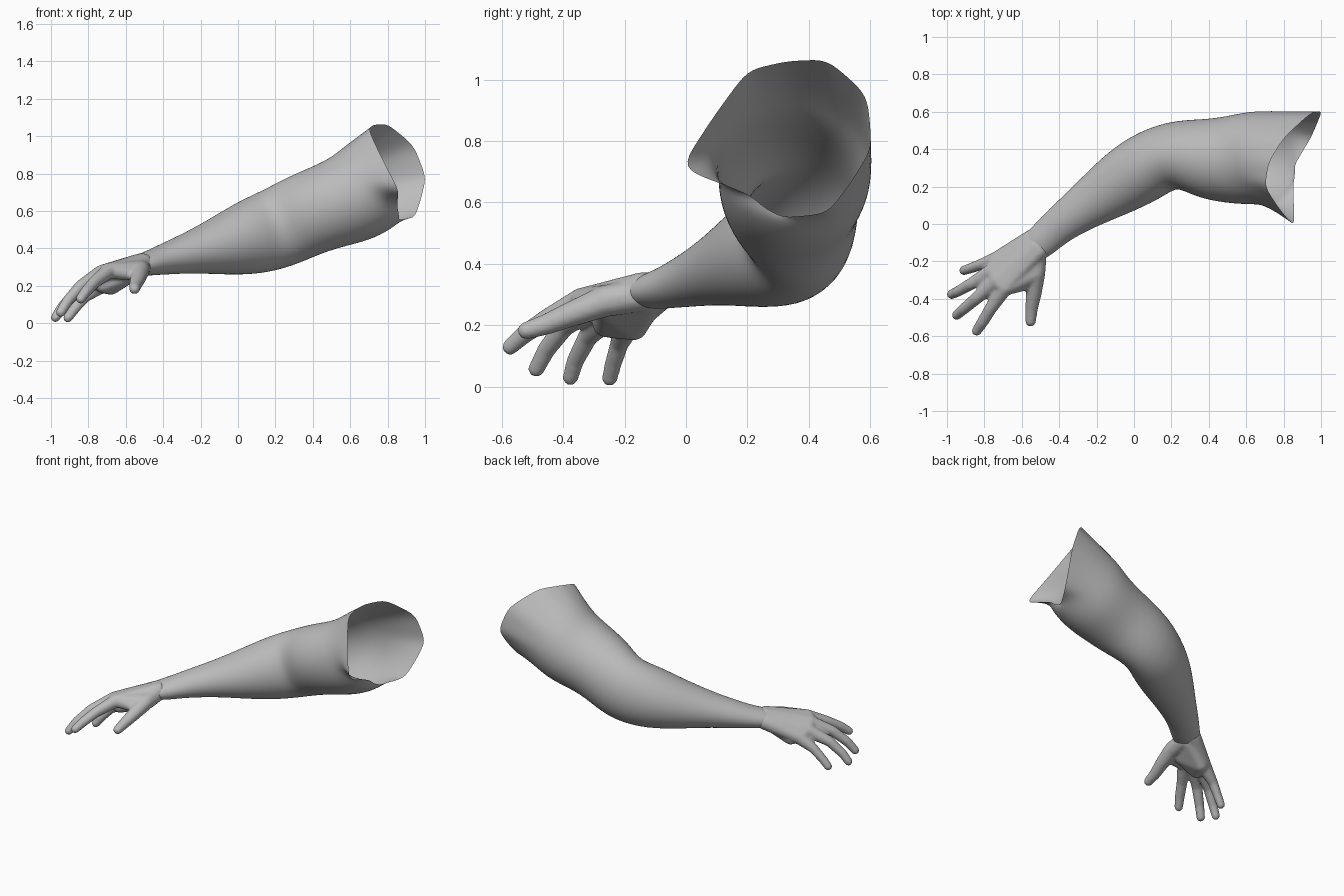
import bpy, bmesh, math
from mathutils import Vector

if "Cube" in bpy.data.objects:
    bpy.data.objects.remove(bpy.data.objects["Cube"])

skin = bpy.data.materials.new("grey_skin")
skin.use_nodes = True
GREY = (0.5, 0.5, 0.5, 1)
skin.diffuse_color = GREY
skin.node_tree.nodes["Principled BSDF"].inputs["Base Color"].default_value = GREY
SIDES = 24


def add_object(name, bm):
    mesh = bpy.data.meshes.new(name)
    bm.to_mesh(mesh)
    bm.free()
    obj = bpy.data.objects.new(name, mesh)
    bpy.context.collection.objects.link(obj)
    mesh.materials.append(skin)
    return obj


def finish(obj):
    bpy.ops.object.select_all(action="DESELECT")
    obj.select_set(True)
    bpy.context.view_layer.objects.active = obj
    for mod in list(obj.modifiers):
        bpy.ops.object.modifier_apply(modifier=mod.name)
    bpy.ops.object.shade_smooth()


# Arm stations from wrist to shoulder: centre, half width, half height
stations = [
    ((-.60, -.19, .295), .055, .025),
    ((-.52, -.115, .31), .088, .06),
    ((-.46, -.06, .323), .093, .068),
    ((-.38, .01, .345), .102, .086),
    ((-.245, .105, .378), .128, .113),
    ((-.08, .215, .416), .17, .163),
    ((.07, .31, .46), .188, .207),
    ((.21, .38, .505), .178, .22),
    ((.36, .35, .58), .212, .225),
    ((.50, .343, .63), .235, .232),
    ((.62, .352, .672), .25, .25),
    ((.71, .355, .735), .253, .255),
]
# Open shoulder rim, from its top round by the front
rim = [(.72, .33, 1.06), (.70, .2, 1.03), (.77, .09, .88), (.86, -.02, .71),
       (.85, .2, .63), (.86, .26, .58), (.86, .32, .55), (.945, .46, .565),
       (.98, .54, .67), (1.005, .605, .78), (.94, .59, .95), (.80, .46, 1.065)]
rim = [Vector(p) for p in rim]

rings = []
for i, (centre, half_w, half_h) in enumerate(stations):
    before = Vector(stations[max(i - 1, 0)][0])
    after = Vector(stations[min(i + 1, len(stations) - 1)][0])
    along = (after - before).normalized()
    up = (Vector((0, 0, 1)) - along * along.z).normalized()
    side = along.cross(up)
    angles = [math.tau * k / SIDES for k in range(SIDES)]
    rings.append([Vector(centre) + up * half_h * math.cos(a) + side * half_w * math.sin(a)
                  for a in angles])
rim_ring = []
for k, point in enumerate(rim):
    rim_ring += [point, (point + rim[(k + 1) % len(rim)]) / 2]
rings.append(rim_ring)

bm = bmesh.new()
loops = [[bm.verts.new(p) for p in ring] for ring in rings]
for low, high in zip(loops, loops[1:]):
    for k in range(SIDES):
        n = (k + 1) % SIDES
        bm.faces.new((low[k], low[n], high[n], high[k]))
bmesh.ops.recalc_face_normals(bm, faces=bm.faces[:])
# Outward normals on the open sleeve
probe = loops[4][0].link_faces[0]
if probe.normal.dot(probe.calc_center_median() - Vector(stations[4][0])) < 0:
    bmesh.ops.reverse_faces(bm, faces=bm.faces[:])
arm = add_object("arm", bm)
arm.modifiers.new("smooth", "SUBSURF").levels = 2
finish(arm)

# Finger chains: wrist, knuckle, middle joint, last joint, tip; each with a radius
fingers = {
    "index": [(-.51, -.14, .32, .055), (-.69, -.34, .28, .043), (-.765, -.45, .222, .034),
              (-.81, -.525, .172, .031), (-.841, -.572, .13, .027)],
    "middle": [(-.52, -.12, .32, .055), (-.73, -.30, .265, .046), (-.84, -.395, .198, .034),
               (-.91, -.455, .12, .03), (-.948, -.487, .058, .027)],
    "ring": [(-.53, -.09, .31, .055), (-.75, -.25, .235, .046), (-.87, -.32, .162, .033),
             (-.94, -.36, .085, .029), (-.976, -.376, .03, .026)],
    "little": [(-.54, -.075, .305, .05), (-.73, -.19, .205, .046), (-.82, -.217, .14, .031),
               (-.875, -.237, .075, .028), (-.91, -.248, .028, .026)],
    "thumb": [(-.52, -.14, .30, .055), (-.525, -.26, .28, .052), (-.535, -.37, .238, .042),
              (-.548, -.45, .205, .035), (-.553, -.52, .183, .029)],
}

# Evenly spread directions for the joint balls
DOTS = 80
ball = []
for k in range(DOTS):
    h = 1 - (2 * k + 1) / DOTS
    turn = k * math.pi * (3 - math.sqrt(5))
    r = math.sqrt(1 - h * h)
    ball.append(Vector((r * math.cos(turn), r * math.sin(turn), h)))


def hull(bm, joints):
    """Fill the hull around a set of joint balls."""
    verts = [bm.verts.new(Vector((x, y, z)) + d * radius)
             for x, y, z, radius in joints for d in ball]
    bmesh.ops.convex_hull(bm, input=verts)


bm = bmesh.new()
for chain in fingers.values():
    for pair in zip(chain, chain[1:]):
        hull(bm, pair)
# Palm, its heel, and the web between thumb and index finger
names = ["index", "middle", "ring", "little"]
for a, b in zip(names, names[1:]):
    hull(bm, fingers[a][:2] + fingers[b][:2])
hull(bm, [fingers["thumb"][0], fingers["thumb"][1], fingers["index"][1],
          (-.56, -.32, .26, .032)])
hull(bm, [(-.55, -.12, .285, .05), (-.68, -.17, .195, .045), (-.72, -.26, .205, .045),
          (-.59, -.25, .255, .045)])
bmesh.ops.recalc_face_normals(bm, faces=bm.faces[:])
hand = add_object("hand", bm)
remesh = hand.modifiers.new("fuse", "REMESH")
remesh.mode = "VOXEL"
remesh.voxel_size = .008
soft = hand.modifiers.new("soften", "SMOOTH")
soft.factor = .5
soft.iterations = 8
finish(hand)
